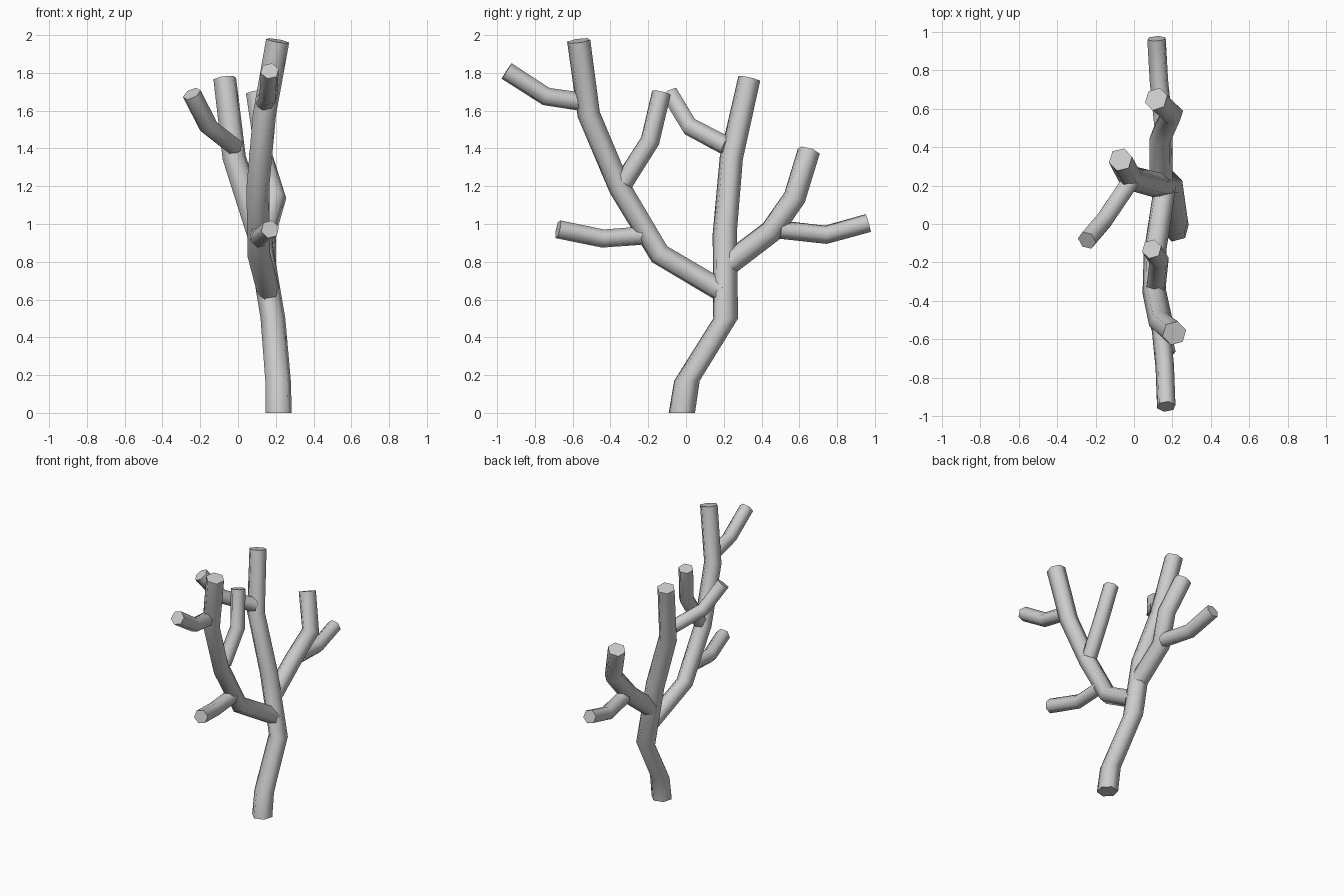
import bpy, bmesh, math
from mathutils import Vector

if "Cube" in bpy.data.objects:
    bpy.data.objects.remove(bpy.data.objects["Cube"])

SIDES = 6


def limb(name, path, r0, r1, flat_rings=0):
    """Six-sided capped tube along a path, mitred at the bends."""
    pts = [Vector(p) for p in path]
    bm = bmesh.new()
    rings = []
    n = len(pts)
    side = Vector((1, 0, 0))
    for i, p in enumerate(pts):
        d_in = (p - pts[i - 1]).normalized() if i else (pts[1] - p).normalized()
        d_out = (pts[i + 1] - p).normalized() if i < n - 1 else d_in
        t = (d_in + d_out).normalized()
        if i < flat_rings:
            t = Vector((0, 0, 1))
        side = (side - t * side.dot(t)).normalized()
        up = t.cross(side)
        r = r0 + (r1 - r0) * i / (n - 1)
        ring = []
        for k in range(SIDES):
            a = 2 * math.pi * k / SIDES + math.radians(15)
            ring.append(bm.verts.new(p + (side * math.cos(a) + up * math.sin(a)) * r))
        rings.append(ring)
    for a, b in zip(rings, rings[1:]):
        for k in range(SIDES):
            j = (k + 1) % SIDES
            bm.faces.new((a[k], a[j], b[j], b[k]))
    bm.faces.new(rings[0][::-1])
    bm.faces.new(rings[-1])
    bmesh.ops.recalc_face_normals(bm, faces=bm.faces)
    me = bpy.data.meshes.new(name)
    bm.to_mesh(me)
    bm.free()
    ob = bpy.data.objects.new(name, me)
    bpy.context.collection.objects.link(ob)
    bpy.ops.object.select_all(action='DESELECT')
    ob.select_set(True)
    bpy.context.view_layer.objects.active = ob
    bpy.ops.object.shade_smooth_by_angle(angle=math.radians(70))


# Main trunk
limb("trunk", [(.215, -.022, 0), (.212, .005, .17), (.185, .21, .5), (.11, .205, .95),
               (-.02, .24, 1.35), (-.07, .335, 1.77)], .072, .062, 3)

# Large branches
limb("left_branch", [(.16, .19, .645), (.11, -.14, .84), (.105, -.35, 1.19),
                     (.14, -.515, 1.58), (.21, -.568, 1.97)], .06, .064)
limb("right_branch", [(.14, .22, .785), (.14, .45, .96), (.195, .575, 1.14),
                      (.115, .65, 1.385)], .063, .062)

# Twigs
limb("trunk_twig", [(-.02, .22, 1.41), (-.155, .02, 1.515), (-.245, -.085, 1.69)], .052, .051)
limb("low_left_twig", [(.11, -.21, .94), (.115, -.44, .923), (.17, -.678, .972)], .05, .05)
limb("inner_left_twig", [(.115, -.33, 1.22), (.13, -.19, 1.44), (.092, -.13, 1.695)], .053, .052)
limb("high_left_twig", [(.14, -.54, 1.645), (.16, -.74, 1.675), (.168, -.95, 1.81)], .05, .05)
limb("right_twig", [(.155, .5, .97), (.13, .74, .943), (.117, .965, 1.005)], .05, .05)
